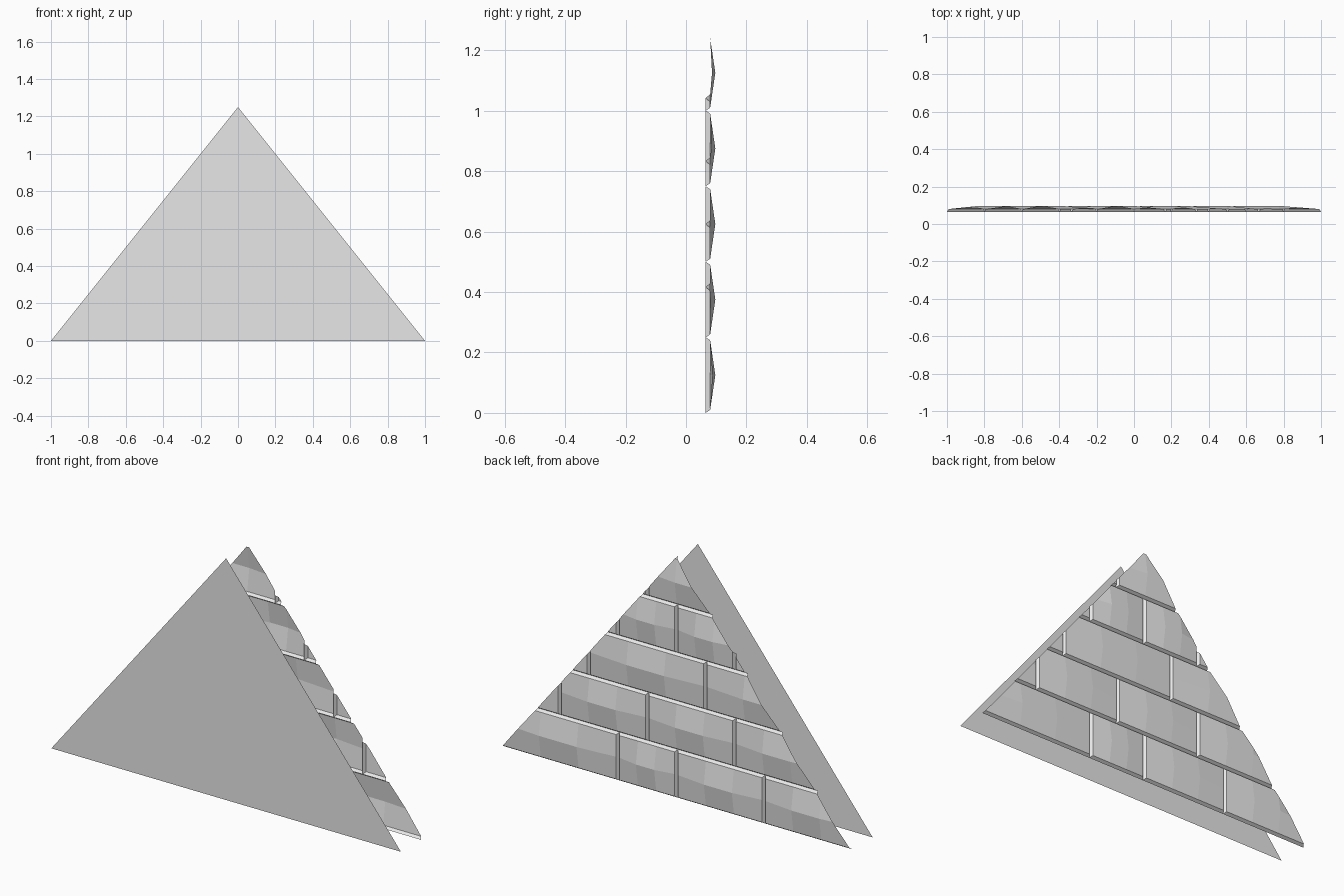
import bpy
import bmesh
from mathutils import Vector

cube = bpy.data.objects.get("Cube")
if cube:
    bpy.data.objects.remove(cube, do_unlink=True)

HALF, HEIGHT = 1.0, 1.25            # gable outline
PLATE_Y = -0.097
BASE_Y, EDGE_Y, PEAK_Y = 0.065, 0.08, 0.097
ROW, BEVEL = 0.25, 0.01

stone = bpy.data.materials.new("grey_stone")
stone.use_nodes = True
stone.diffuse_color = (0.8, 0.8, 0.8, 1)
stone.node_tree.nodes["Principled BSDF"].inputs["Base Color"].default_value = (0.8, 0.8, 0.8, 1)


def finish(bm, name):
    mesh = bpy.data.meshes.new(name)
    bm.to_mesh(mesh)
    bm.free()
    mesh.materials.append(stone)
    obj = bpy.data.objects.new(name, mesh)
    bpy.context.collection.objects.link(obj)


def add_brick(bm, x0, x1, z0, z1):
    """Open-backed block: a low faceted dome with a sloping rim."""
    cx, cz = (x0 + x1) / 2, (z0 + z1) / 2
    w, h = x1 - x0, z1 - z0
    iw, ih = w - 2 * BEVEL, h - 2 * BEVEL
    grid = [[bm.verts.new((cx + iw * (i / 3 - 0.5),
                           PEAK_Y if j == 1 and i in (1, 2) else EDGE_Y,
                           cz + ih * (j / 2 - 0.5)))
             for j in range(3)] for i in range(4)]
    faces = [bm.faces.new((grid[i][j], grid[i][j + 1], grid[i + 1][j + 1], grid[i + 1][j]))
             for i in range(3) for j in range(2)]
    # Sloping rim
    rim = [e for e in {e for f in faces for e in f.edges} if e.is_boundary]
    new = bmesh.ops.extrude_edge_only(bm, edges=rim)["geom"]
    for v in new:
        if isinstance(v, bmesh.types.BMVert):
            v.co = Vector((cx + (v.co.x - cx) * w / iw, BASE_Y, cz + (v.co.z - cz) * h / ih))
    faces += [f for f in new if isinstance(f, bmesh.types.BMFace)]
    for f in faces:
        f.normal_update()
        if f.normal.y < 0:
            f.normal_flip()


# Flat front panel
bm = bmesh.new()
bm.faces.new([bm.verts.new(p) for p in
              ((-HALF, PLATE_Y, 0), (HALF, PLATE_Y, 0), (0, PLATE_Y, HEIGHT))])
finish(bm, "front_panel")

# Brick courses, given by their joints, trimmed to the gable slopes
courses = [
    (-1, -1/2, 0, 1/3, 1),
    (-5/6, -1/3, 1/6, 2/3, 7/6),
    (-5/6, -1/6, 1/2, 1),
    (-2/3, -1/3, 0, 1/3, 2/3),
    (-1/3, 1/6, 1/2),
]
for r, joints in enumerate(courses):
    bm = bmesh.new()
    for a, b in zip(joints, joints[1:]):
        add_brick(bm, a, b, r * ROW, (r + 1) * ROW)
    for side in (-1, 1):
        bmesh.ops.bisect_plane(bm, geom=bm.verts[:] + bm.edges[:] + bm.faces[:],
                               plane_co=(side * HALF, 0, 0),
                               plane_no=(side * HEIGHT, 0, HALF), clear_outer=True)
    finish(bm, f"brick_course_{r + 1}")
